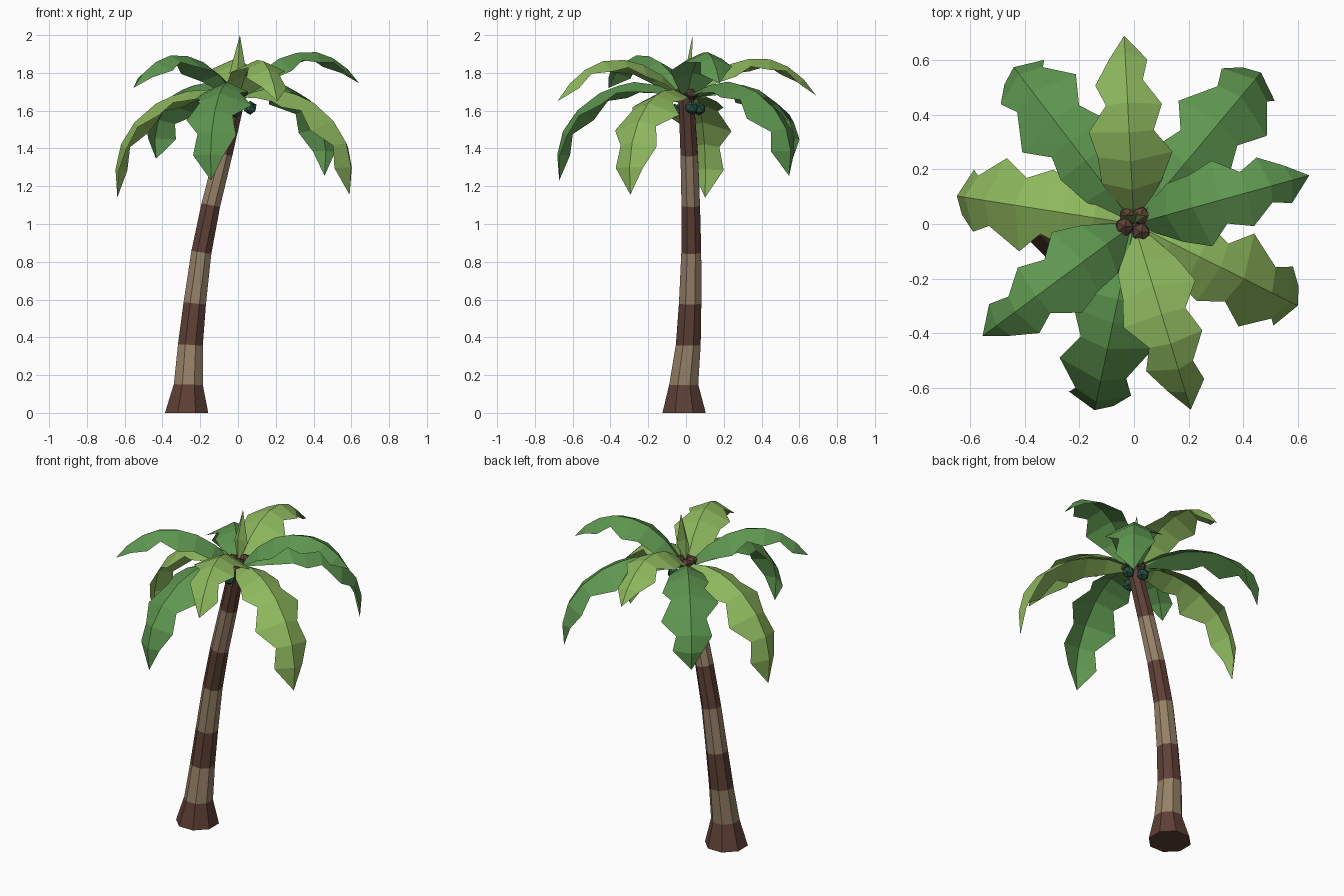
import bpy, bmesh
from math import radians, sin, cos, pi
from mathutils import Vector, Matrix

cube = bpy.data.objects.get("Cube")
if cube:
    bpy.data.objects.remove(cube, do_unlink=True)


def material(name, rgb):
    m = bpy.data.materials.new(name)
    m.use_nodes = True
    m.diffuse_color = (*rgb, 1)
    m.node_tree.nodes["Principled BSDF"].inputs["Base Color"].default_value = (*rgb, 1)
    return m


DARK_BARK = material("dark bark", (0.11, 0.051, 0.036))
PALE_BARK = material("pale bark", (0.30, 0.215, 0.135))
LIME = material("lime leaf", (0.27, 0.48, 0.11))
GREEN = material("green leaf", (0.112, 0.31, 0.08))
TEAL = material("teal nut", (0.02, 0.09, 0.058))


def finish(bm, name, *mats):
    mesh = bpy.data.meshes.new(name)
    bm.to_mesh(mesh)
    bm.free()
    for m in mats:
        mesh.materials.append(m)
    obj = bpy.data.objects.new(name, mesh)
    bpy.context.collection.objects.link(obj)


# Trunk: leaning stack of rings (x, y, z, radius), bark colour alternates by band
RINGS = [(-.272, -.01, 0, .124), (-.263, -.012, .15, .083), (-.252, .012, .36, .071),
         (-.229, .022, .58, .064), (-.194, .028, .85, .057), (-.144, .025, 1.1, .053),
         (-.077, .017, 1.37, .05), (0, 0, 1.68, .043)]
SIDES = 8
bm = bmesh.new()
loops = []
for x, y, z, r in RINGS:
    loops.append([bm.verts.new((x + r * cos(a), y + r * sin(a), z - .18 * z * r * cos(a)))
                  for a in [2 * pi * (i + .5) / SIDES for i in range(SIDES)]])
for band, (low, high) in enumerate(zip(loops, loops[1:])):
    for i in range(SIDES):
        j = (i + 1) % SIDES
        bm.faces.new((low[i], low[j], high[j], high[i])).material_index = band % 2
bm.faces.new(loops[0][::-1])
bm.faces.new(loops[-1])
finish(bm, "trunk", DARK_BARK, PALE_BARK)

# Leaf midribs as (reach, height), and the jagged half widths of both sides
HIGH = ([(.03, 1.69), (.125, 1.785), (.23, 1.845), (.335, 1.874),
         (.445, 1.872), (.54, 1.833), (.625, 1.765), (.69, 1.68)],
        [.035, .11, .155, .09, .125, .06, .08, 0],
        [.035, .11, .12, .148, .08, .115, .06, 0])
LOW = ([(.03, 1.685), (.15, 1.712), (.27, 1.705), (.355, 1.682), (.45, 1.64),
        (.565, 1.545), (.64, 1.43), (.67, 1.3), (.66, 1.155)],
       [.035, .09, .115, .09, .165, .09, .12, .065, 0],
       [.035, .10, .125, .15, .105, .165, .085, .105, 0])


def leaf(name, style, angle, mat, reach=1.0, lift=0.0, tip_lift=0.0, flip=False, fold=0.45):
    """Folded blade hung on a midrib, turned about z; flip swaps its two edges."""
    rib, left, right = style
    if flip:
        left, right = right, left
    bm = bmesh.new()
    last = len(rib) - 1
    pts = [Vector((r * reach, 0, z + lift * min(1, 4 * i / last) + tip_lift * (i / last) ** 2))
           for i, (r, z) in enumerate(rib)]
    rows = []
    for i, p in enumerate(pts[:-1]):
        t = (pts[i + 1] - pts[max(i - 1, 0)]).normalized()
        down = Vector((t.z, 0, -t.x)) * fold
        rows.append([bm.verts.new(v) for v in (p + (Vector((0, 1, 0)) + down) * left[i], p,
                                               p + (Vector((0, -1, 0)) + down) * right[i])])
    # Every quad is split toward the midrib so that its facets stay flat
    for (al, am, ar), (bl, bmid, br) in zip(rows, rows[1:]):
        for tri in ((al, am, bl), (am, bmid, bl), (am, ar, br), (am, br, bmid)):
            bm.faces.new(tri)
    tip = bm.verts.new(pts[-1])
    for a, b in zip(rows[-1], rows[-1][1:]):
        bm.faces.new((a, b, tip))
    bm.transform(Matrix.Rotation(radians(angle), 4, 'Z'))
    finish(bm, name, mat)


# Arching upper leaves
leaf("back_leaf", HIGH, 93, LIME, flip=True)
leaf("left_leaf", HIGH, 15.5, GREEN, reach=.965, lift=.025, tip_lift=.04, flip=True)
leaf("front_leaf", HIGH, -73, LIME, reach=1.03, tip_lift=-.03)
leaf("right_front_leaf", HIGH, 216.5, GREEN, lift=.01, tip_lift=.03, flip=True)
# Drooping lower leaves
leaf("left_back_leaf", LOW, 50, GREEN, reach=1.08, lift=.045, tip_lift=.055)
leaf("left_front_leaf", LOW, -26.5, LIME)
leaf("front_right_leaf", LOW, -102, GREEN, reach=1.04, lift=.045, tip_lift=.03)
leaf("right_leaf", LOW, 171, LIME, reach=.98, tip_lift=-.015)
leaf("right_back_leaf", LOW, 127.5, GREEN, reach=1.08, lift=.03, tip_lift=.16)

# Upright young leaf, folded along its middle
bm = bmesh.new()
base, top = bm.verts.new((0, 0, 1.69)), bm.verts.new((.01, .035, 2.0))
mid = bm.verts.new((0, 0, 1.83))
for s in (-1, 1):
    side = bm.verts.new((s * .045, .03, 1.8))
    for tri in ((base, side, mid), (mid, side, top)):
        bm.faces.new(tri if s > 0 else tri[::-1])
finish(bm, "young_leaf", LIME)


# Nuts: teal ones hang below the leaves, brown ones sit in the crown
def nut(name, place, radius, mat):
    bm = bmesh.new()
    bmesh.ops.create_icosphere(bm, subdivisions=1, radius=radius,
                               matrix=Matrix.Translation(place))
    finish(bm, name, mat)


for i, place in enumerate([(.065, .03, 1.615), (-.015, -.06, 1.6), (-.01, .068, 1.61)]):
    nut(f"hanging_nut_{i + 1}", place, .037, TEAL)
for i, place in enumerate([(.025, -.03, 1.69), (-.035, -.01, 1.695), (.025, .03, 1.695),
                           (-.02, .03, 1.685)]):
    nut(f"crown_nut_{i + 1}", place, .037, DARK_BARK)
